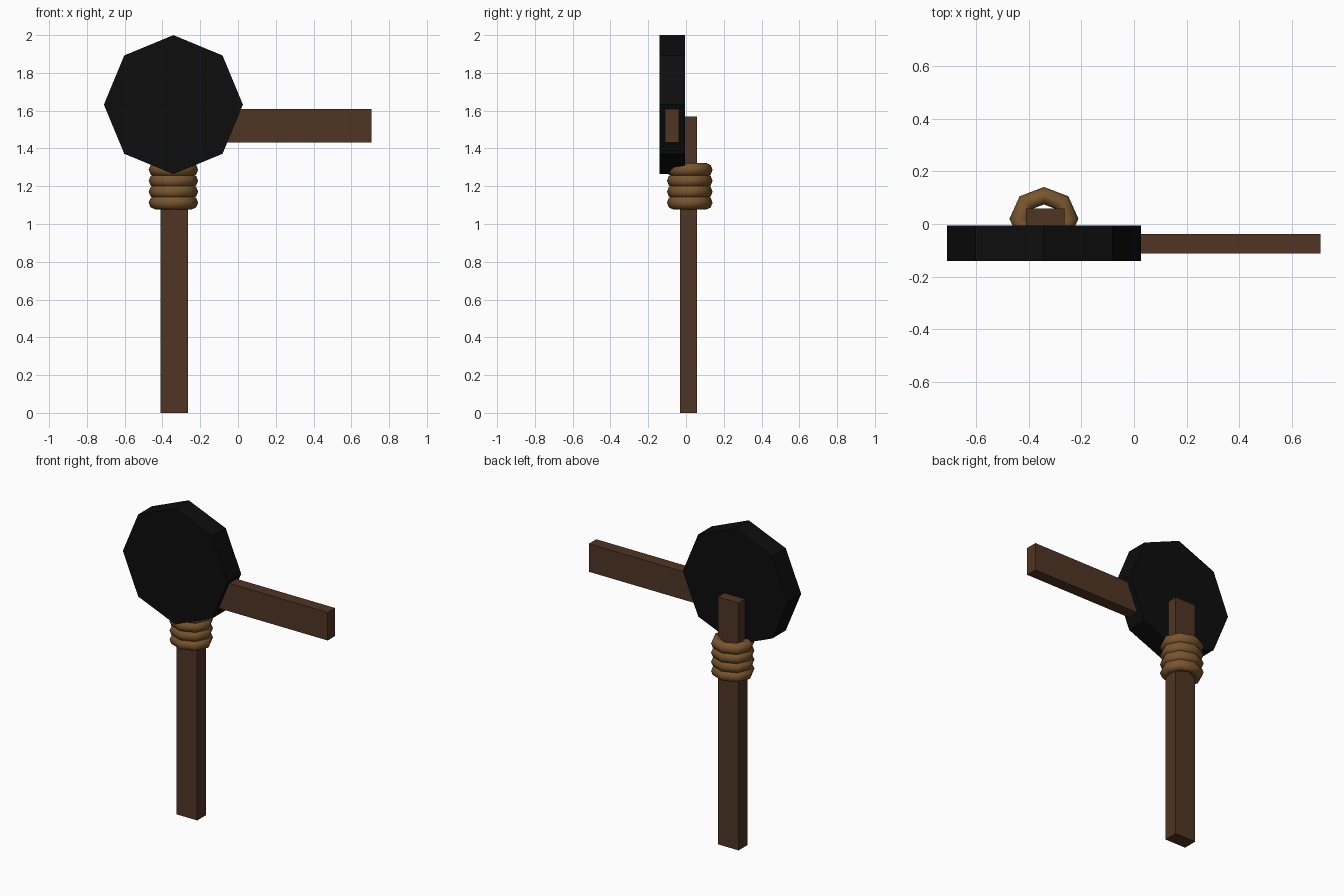
import bpy
from math import pi, radians

cube = bpy.data.objects.get("Cube")
if cube:
    bpy.data.objects.remove(cube, do_unlink=True)


def material(name, rgb):
    m = bpy.data.materials.new(name)
    m.use_nodes = True
    m.diffuse_color = (*rgb, 1)
    m.node_tree.nodes["Principled BSDF"].inputs["Base Color"].default_value = (*rgb, 1)
    return m


wood = material("dark_wood", (0.08, 0.035, 0.017))
black = material("black", (0.004, 0.004, 0.004))
rope = material("tan_rope", (0.19, 0.092, 0.027))


def finish(name, mat):
    ob = bpy.context.object
    ob.name = name
    ob.data.materials.append(mat)
    return ob


def box(name, lo, hi, mat):
    centre = [(a + b) / 2 for a, b in zip(lo, hi)]
    bpy.ops.mesh.primitive_cube_add(size=1, location=centre)
    ob = finish(name, mat)
    ob.scale = [b - a for a, b in zip(lo, hi)]
    bpy.ops.object.transform_apply(location=False, rotation=False, scale=True)


AXIS_X = -0.342

# Upright post and side arm
box("post", (-0.41, -0.032, 0), (-0.264, 0.058, 1.57), wood)
box("side_arm", (-0.2, -0.112, 1.432), (0.708, -0.038, 1.61), wood)

# Octagonal head, one corner straight up
bpy.ops.mesh.primitive_cylinder_add(vertices=8, radius=0.368, depth=0.135,
                                    location=(AXIS_X, -0.073, 1.632),
                                    rotation=(pi / 2, 0, 0))
finish("octagonal_head", black)

# Rope lashing: four stacked rings
for i in range(4):
    bpy.ops.mesh.primitive_torus_add(major_segments=8, minor_segments=8,
                                     major_radius=0.095, minor_radius=0.036,
                                     location=(AXIS_X, 0.02, 1.113 + i * 0.058))
    ring = finish(f"rope_ring_{i + 1}", rope)
    ring.scale.y = 0.92
    bpy.ops.object.shade_smooth_by_angle(angle=radians(60))
